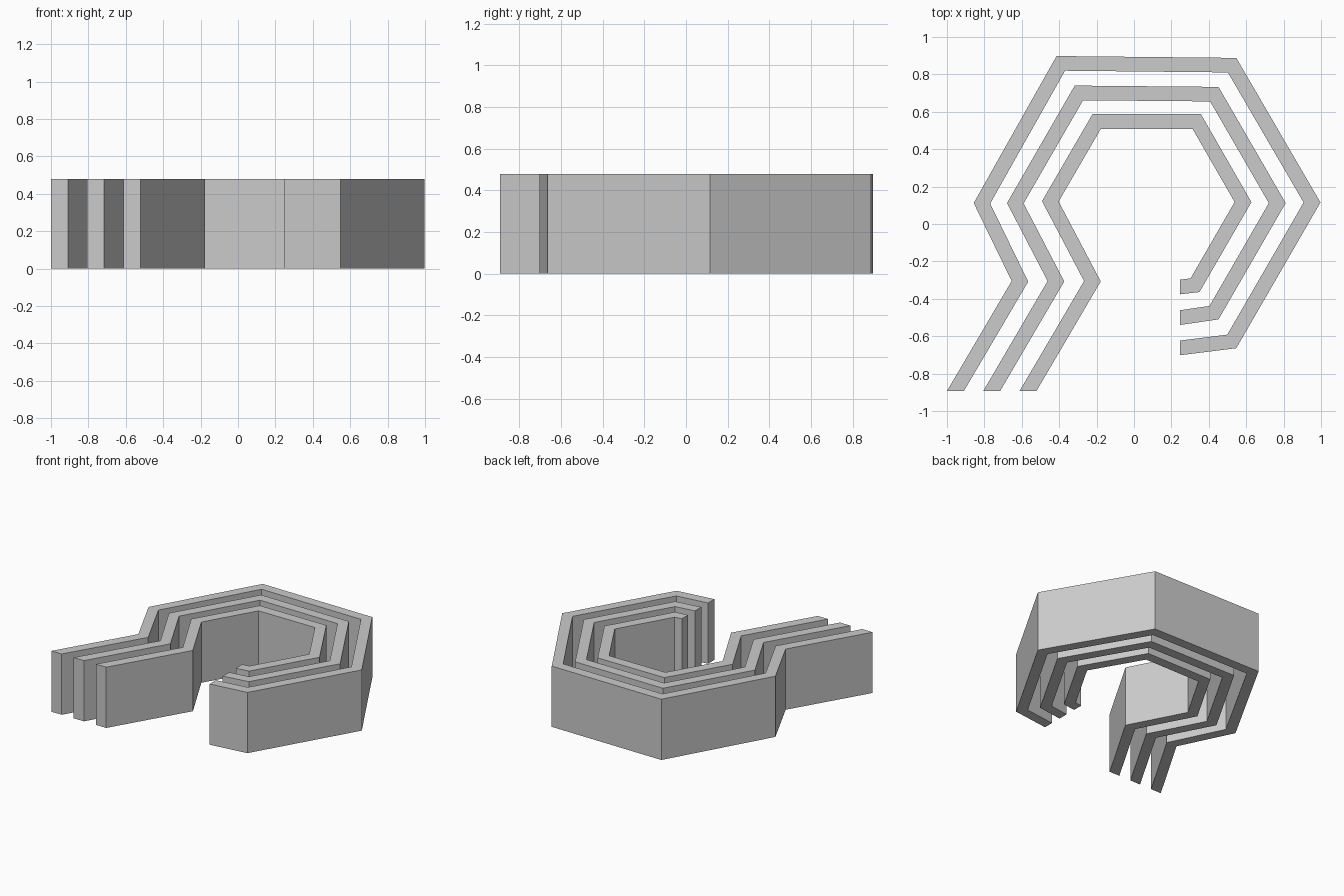
import bpy
import bmesh
from mathutils import Vector

HEIGHT = 0.478
THICKNESS = 0.078

cube = bpy.data.objects.get("Cube")
if cube:
    bpy.data.objects.remove(cube, do_unlink=True)

grey = bpy.data.materials.new("plain_grey")
grey.use_nodes = True
colour = (0.6, 0.6, 0.6, 1)
grey.diffuse_color = colour
grey.node_tree.nodes["Principled BSDF"].inputs["Base Color"].default_value = colour


def inner_edge(path):
    """Mitred inward offset; the ends are cut along x at the start and y at the finish."""
    normals = []
    for a, b in zip(path, path[1:]):
        d = (b - a).normalized()
        normals.append(Vector((d.y, -d.x)))
    directions = [Vector((1, 0))]
    directions += [(m + n).normalized() for m, n in zip(normals, normals[1:])]
    directions.append(Vector((0, 1)))
    normals.append(normals[-1])
    return [p + d * THICKNESS / d.dot(n) for p, d, n in zip(path, directions, normals)]


def build_wall(name, points):
    outer = [Vector(p) for p in points]
    inner = inner_edge(outer)
    bm = bmesh.new()
    # Ring of four corners at each bend, joined to the previous ring
    rings = []
    for o, i in zip(outer, inner):
        corners = [(o, 0), (i, 0), (i, HEIGHT), (o, HEIGHT)]
        rings.append([bm.verts.new((p.x, p.y, z)) for p, z in corners])
    for a, b in zip(rings, rings[1:]):
        for k in range(4):
            n = (k + 1) % 4
            bm.faces.new((a[k], a[n], b[n], b[k]))
    # End caps
    bm.faces.new(rings[0])
    bm.faces.new(rings[-1])
    bmesh.ops.recalc_face_normals(bm, faces=bm.faces)
    mesh = bpy.data.meshes.new(name)
    bm.to_mesh(mesh)
    bm.free()
    mesh.materials.append(grey)
    wall = bpy.data.objects.new(name, mesh)
    bpy.context.collection.objects.link(wall)


# Outer edge of each wall, from the front left leg clockwise to the open end
walls = {
    "outer_wall": [(-1, -0.893), (-0.654, -0.305), (-0.857, 0.112), (-0.414, 0.898),
                   (0.547, 0.888), (0.997, 0.115), (0.547, -0.664), (0.245, -0.702)],
    "middle_wall": [(-0.806, -0.893), (-0.462, -0.305), (-0.679, 0.112), (-0.317, 0.74),
                    (0.452, 0.733), (0.811, 0.112), (0.452, -0.51), (0.245, -0.54)],
    "inner_wall": [(-0.612, -0.893), (-0.267, -0.305), (-0.492, 0.122), (-0.222, 0.587),
                   (0.358, 0.587), (0.628, 0.117), (0.35, -0.364), (0.245, -0.376)],
}
for name, points in walls.items():
    build_wall(name, points)
